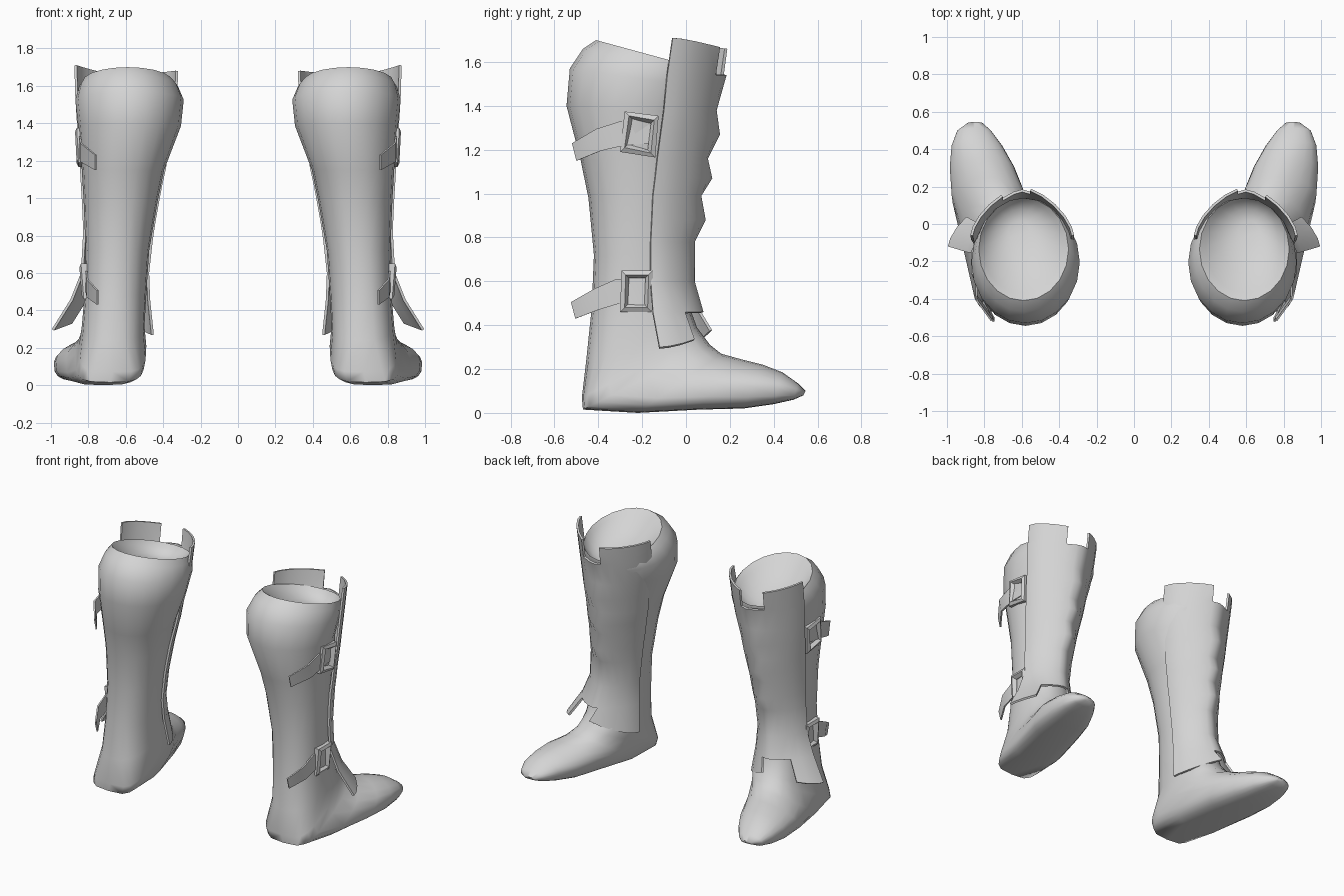
import bpy, bmesh, math

old = bpy.data.objects.get("Cube")
if old:
    bpy.data.objects.remove(old, do_unlink=True)

grey = bpy.data.materials.new("grey_leather")
grey.use_nodes = True
tone = (0.66, 0.66, 0.66, 1)
grey.diffuse_color = tone
grey.node_tree.nodes["Principled BSDF"].inputs["Base Color"].default_value = tone


def spow(v, e):
    return math.copysign(abs(v) ** e, v)


def loft(name, rows, closed=False, caps=False, skip=(), thick=0, angle=40):
    """Skin rows of points, then mirror the part to make the pair."""
    bm = bmesh.new()
    grid = [[bm.verts.new(p) for p in row] for row in rows]
    n = len(rows[0])
    for i in range(len(rows) - 1):
        for j in range(n if closed else n - 1):
            if (i, j) in skip:
                continue
            k = (j + 1) % n
            bm.faces.new((grid[i][j], grid[i][k], grid[i + 1][k], grid[i + 1][j]))
    if caps:
        bm.faces.new(grid[0])
        bm.faces.new(grid[-1])
    bmesh.ops.delete(bm, geom=[v for v in bm.verts if not v.link_faces], context='VERTS')
    bmesh.ops.recalc_face_normals(bm, faces=bm.faces[:])
    if thick:
        bmesh.ops.solidify(bm, geom=bm.faces[:], thickness=thick)
        bmesh.ops.recalc_face_normals(bm, faces=bm.faces[:])
    me = bpy.data.meshes.new(name)
    bm.to_mesh(me)
    bm.free()
    me.materials.append(grey)
    me.shade_smooth()
    me.set_sharp_from_angle(angle=math.radians(angle))
    ob = bpy.data.objects.new(name, me)
    bpy.context.collection.objects.link(ob)
    mirror = ob.modifiers.new("pair", 'MIRROR')
    mirror.use_axis = (True, False, False)


# Boot body: rings from the shallow bowl of the cuff, over the rim, down to the toe
# back y, back z, front y, front z, inner x, outer x, squareness
body = [
    (-.10, 1.51, .02, 1.48, .56, .67, 2),
    (-.27, 1.58, .08, 1.49, .46, .75, 2),
    (-.37, 1.67, .12, 1.52, .385, .81, 2),
    (-.41, 1.70, .14, 1.55, .35, .83, 2),
    (-.47, 1.66, .14, 1.53, .32, .85, 2),
    (-.53, 1.57, .12, 1.48, .29, .87, 2),
    (-.545, 1.40, .07, 1.37, .305, .855, 2),
    (-.48, 1.15, .03, 1.15, .395, .835, 2.1),
    (-.445, .98, .01, .98, .43, .825, 2.1),
    (-.42, .72, -.01, .72, .475, .815, 2.2),
    (-.43, .48, .01, .50, .49, .82, 2.3),
    (-.455, .24, .05, .39, .50, .835, 2.4),
    (-.475, .07, .08, .35, .49, .85, 2.6),
    (-.47, .015, .11, .31, .50, .87, 2.5),
    (-.22, 0, .16, .27, .52, .92, 2),
    (.06, .015, .25, .245, .58, .975, 1.8),
    (.26, .02, .35, .22, .64, .985, 1.8),
    (.40, .04, .44, .185, .705, .975, 1.9),
    (.49, .06, .51, .135, .765, .945, 2),
    (.535, .08, .545, .10, .81, .89, 2),
]
rings = []
for ay, az, by, bz, xi, xo, p in body:
    ring = []
    for k in range(20):
        a = math.tau * k / 20
        q = p + 1.4 if az < .1 and math.cos(a) < 0 else p
        u, w = spow(math.cos(a), 2 / q), spow(math.sin(a), 2 / q)
        ring.append(((xi + xo) / 2 + w * (xo - xi) / 2,
                     (ay + by) / 2 + u * (by - ay) / 2,
                     (az + bz) / 2 + u * (bz - az) / 2))
    rings.append(ring)
loft("boot_body", rings, closed=True, caps=True, angle=70)

# Shin guard: sheet around the front, with two top tabs and flared lower flaps
# height, outer x, inner x, edge y, front y, ripple along the front ridge
guard = [
    (1.66, .875, .32, -.06, .20, 0),
    (1.54, .87, .325, -.085, .18, .005),
    (1.38, .86, .345, -.10, .15, -.01),
    (1.27, .855, .37, -.115, .13, .025),
    (1.16, .845, .385, -.13, .115, -.015),
    (1.07, .84, .405, -.14, .10, .02),
    (.99, .835, .42, -.15, .085, -.015),
    (.88, .83, .44, -.155, .07, .02),
    (.78, .83, .455, -.16, .05, -.01),
    (.60, .84, .475, -.16, .04, 0),
    (.46, .895, .47, -.15, .08, 0),
    (.40, .995, .45, -.12, .13, 0),
]
cols = 12
last = len(guard) - 2
sheet = []
for i, (z, xo, xi, yb, yf, ripple) in enumerate(guard):
    row = []
    for j in range(cols + 1):
        t = math.pi * j / cols
        c, s = spow(math.cos(t), 1.3), abs(math.sin(t)) ** 1.3
        dz = 0
        if i == 0:
            dz = (.05 if c > 0 else .02) * c * c
        if i > last:
            dz = (-.10 if c > 0 else -.13) * abs(c)
        row.append(((xo + xi) / 2 + c * (xo - xi) / 2,
                    yb + s * (yf - yb) + ripple * s ** 6, z + dz))
    sheet.append(row)
notches = {(0, j) for j in (4, 5, 6)} | {(last, j) for j in (3, 4, 5, 6)}
loft("shin_guard", sheet, skip=notches, thick=.014, angle=50)


# Buckles: mitred frames on the outer side
def buckle(name, x, lean, corners):
    cy = sum(c[0] for c in corners) / 4
    cz = sum(c[1] for c in corners) / 4
    rows = []
    for inset, lift in ((0, -.03), (0, .012), (.02, .022), (.035, 0), (.035, -.03)):
        ring = []
        for y, z in corners:
            yy = y - math.copysign(inset, y - cy)
            zz = z - math.copysign(inset, z - cz)
            ring.append((x + lift + lean * (zz - cz), yy, zz))
        rows.append(ring)
    loft(name, rows + rows[:1], closed=True, angle=15)


buckle("upper_buckle", .845, .05, [(-.28, 1.375), (-.125, 1.355), (-.14, 1.165), (-.30, 1.19)])
buckle("lower_buckle", .82, .08, [(-.295, .65), (-.15, .65), (-.155, .46), (-.30, .46)])


# Straps: loose ends curling back behind the buckles
def strap(name, path):
    top = [(x, y, hi) for x, y, hi, lo in path]
    bottom = [(x, y + .02, lo) for x, y, hi, lo in path]
    loft(name, [top, bottom], thick=.01, angle=45)


strap("upper_strap", [(.84, -.17, 1.33, 1.23), (.85, -.30, 1.33, 1.22),
                      (.845, -.41, 1.295, 1.195), (.765, -.52, 1.23, 1.15)])
strap("lower_strap", [(.81, -.18, .61, .50), (.815, -.32, .61, .50),
                      (.81, -.42, .565, .47), (.755, -.525, .505, .43)])
